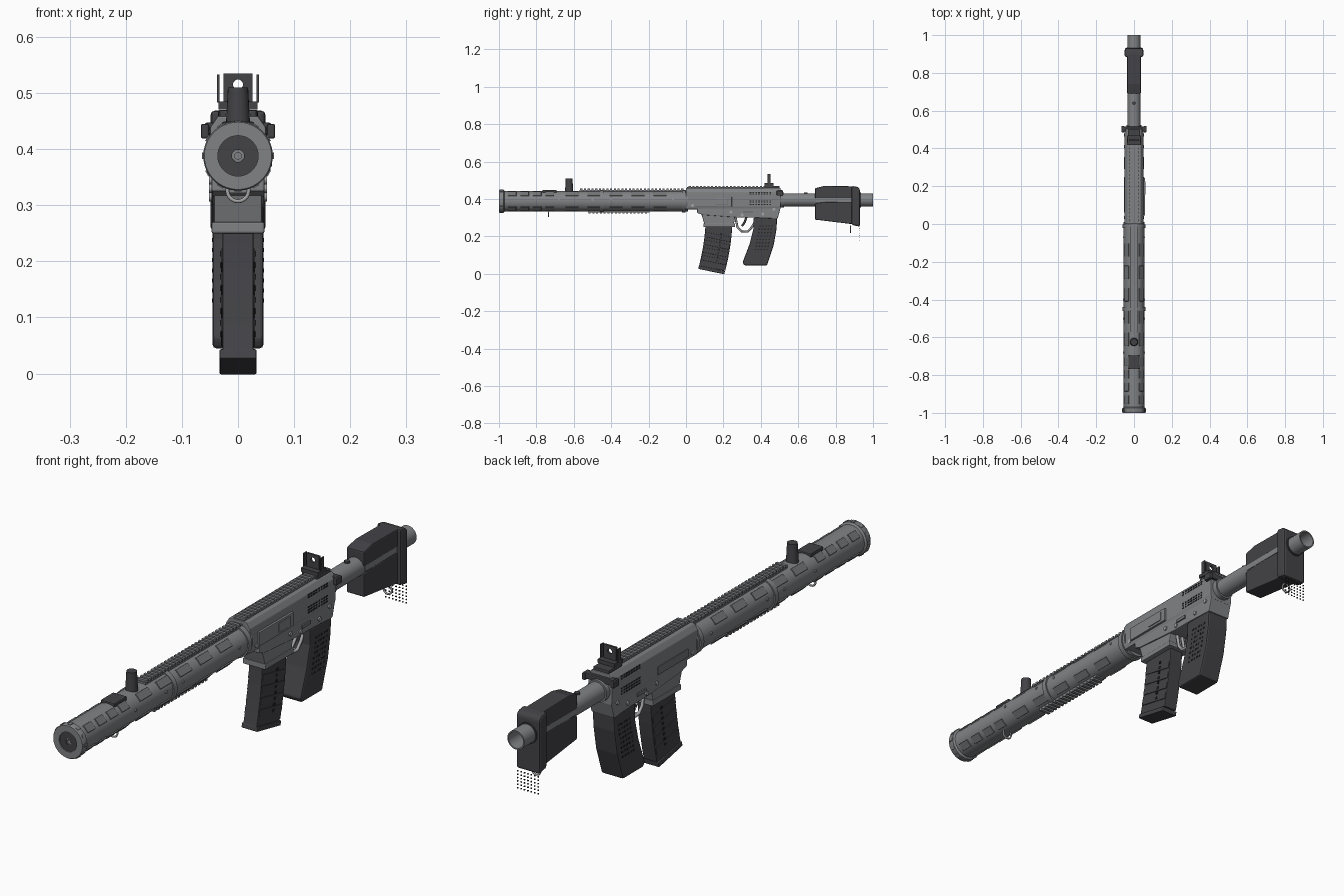
import bpy, bmesh, math
from mathutils import Matrix, Vector

cube = bpy.data.objects.get("Cube")
if cube:
    bpy.data.objects.remove(cube, do_unlink=True)


def material(name, r, g, b):
    m = bpy.data.materials.new(name)
    m.use_nodes = True
    m.diffuse_color = (r, g, b, 1)
    m.node_tree.nodes["Principled BSDF"].inputs["Base Color"].default_value = (r, g, b, 1)
    return m


GREY = material("body grey", .22, .225, .235)
PANEL = material("panel grey", .17, .175, .18)
DARK = material("dark polymer", .056, .055, .062)
BLACK = material("black recess", .02, .02, .022)
LIGHT = material("pin steel", .38, .38, .39)
AXIS = .388  # height of the bore


def finish(name, bm, mat, bevel=0, smooth=False):
    bmesh.ops.recalc_face_normals(bm, faces=bm.faces)
    me = bpy.data.meshes.new(name)
    bm.to_mesh(me)
    bm.free()
    ob = bpy.data.objects.new(name, me)
    bpy.context.collection.objects.link(ob)
    me.materials.append(mat)
    if bevel:
        mod = ob.modifiers.new("Bevel", "BEVEL")
        mod.width, mod.segments, mod.limit_method = bevel, 2, "ANGLE"
    if smooth:
        bpy.ops.object.select_all(action="DESELECT")
        ob.select_set(True)
        bpy.context.view_layer.objects.active = ob
        bpy.ops.object.shade_smooth_by_angle(angle=math.radians(35))
    return ob


def boxes(name, items, mat, bevel=0):
    """items: (centre, size) or (centre, size, rotation matrix)"""
    bm = bmesh.new()
    for c, s, *rot in items:
        m = Matrix.Translation(c) @ (rot[0] if rot else Matrix()) @ Matrix.Diagonal((*s, 1))
        bmesh.ops.create_cube(bm, size=1, matrix=m)
    return finish(name, bm, mat, bevel)


def extrude(name, pts, axis, lo, hi, mat, bevel=0):
    """Extrude a (y, z) profile along x, or an (x, z) profile along y."""
    bm = bmesh.new()
    place = (lambda p, d: (d, p[0], p[1])) if axis == "x" else (lambda p, d: (p[0], d, p[1]))
    a = [bm.verts.new(place(p, lo)) for p in pts]
    b = [bm.verts.new(place(p, hi)) for p in pts]
    bm.faces.new(a)
    bm.faces.new(b[::-1])
    for i in range(len(pts)):
        j = (i + 1) % len(pts)
        bm.faces.new((a[i], a[j], b[j], b[i]))
    return finish(name, bm, mat, bevel)


def lathe(name, profile, mat, z=AXIS, n=40):
    """Revolve a closed (y, radius) loop about the y direction."""
    bm = bmesh.new()
    rings = []
    for i in range(n):
        a = math.tau * i / n
        rings.append([bm.verts.new((r * math.sin(a), y, z + r * math.cos(a))) for y, r in profile])
    for i in range(n):
        p, q = rings[i], rings[(i + 1) % n]
        for j in range(len(profile)):
            k = (j + 1) % len(profile)
            bm.faces.new((p[j], p[k], q[k], q[j]))
    return finish(name, bm, mat, smooth=True)


def rod(name, ends, r1, r2, mat, n=20):
    bm = bmesh.new()
    for a, b in ends:
        a, b = Vector(a), Vector(b)
        m = Matrix.Translation((a + b) / 2) @ (b - a).to_track_quat("Z", "Y").to_matrix().to_4x4()
        bmesh.ops.create_cone(bm, cap_ends=True, segments=n, radius1=r1, radius2=r2,
                              depth=(b - a).length, matrix=m)
    return finish(name, bm, mat, smooth=True)


def wire(name, pts, r, mat, cyclic=False):
    cu = bpy.data.curves.new(name, "CURVE")
    cu.dimensions, cu.bevel_depth, cu.bevel_resolution = "3D", r, 2
    sp = cu.splines.new("POLY")
    sp.points.add(len(pts) - 1)
    for p, c in zip(sp.points, pts):
        p.co = (*c, 1)
    sp.use_cyclic_u = cyclic
    cu.materials.append(mat)
    ob = bpy.data.objects.new(name, cu)
    bpy.context.collection.objects.link(ob)


def frange(lo, hi, step):
    return [lo + step * i for i in range(int((hi - lo) / step + .5))]


# Handguard, joint collars and muzzle
R = .055
lathe("handguard", [(-.99, R), (.01, R), (.01, .036), (-.99, .036)], GREY)
lathe("muzzle_ring", [(-1, .06), (-.997, .062), (-.975, .062), (-.97, R), (-.97, .036), (-1, .036)], GREY)
for i, y in enumerate((-.45, -.012)):
    lathe(f"collar_{i}", [(y - .01, .06), (y + .01, .06), (y + .01, .05), (y - .01, .05)], GREY)
lathe("muzzle_cap", [(-.996, .036), (-.996, .011), (-.9, .011), (-.9, .036)], DARK)
lathe("bore", [(-.993, .011), (-.993, .006), (-.9, .006), (-.9, .011)], GREY, n=20)

# Raised panels and lugs placed around the handguard
panels, lugs, screws = [], [], []
for deg in (45, 135, 225, 315):
    a = math.radians(deg)
    out = Vector((math.sin(a), 0, math.cos(a)))
    rot = Matrix.Rotation(a, 4, "Y")
    for y, length in [(y, .045) for y in frange(-.93, -.67, .067)] + \
                     [(y, .07) for y in frange(-.61, -.05, .118)]:
        panels.append((Vector((0, y, AXIS)) + out * R, (.03, length, .006), rot))
for i in range(12):
    a = math.tau * i / 12
    out = Vector((math.sin(a), 0, math.cos(a)))
    lugs.append((Vector((0, -.985, AXIS)) + out * .061, (.012, .018, .006), Matrix.Rotation(a, 4, "Y")))
for y in (-.68, -.5, -.4, -.07):
    for s in (-1, 1):
        screws.append(((s * .05, y, AXIS + .01), (s * .058, y, AXIS + .01)))
boxes("handguard_panels", panels, PANEL, .0015)
boxes("muzzle_lugs", lugs, GREY)
rod("handguard_screws", screws, .005, .005, LIGHT, 10)

# Toothed rails above and below
boxes("rails", [((0, -.285, .444), (.036, .57, .01)), ((0, .22, .458), (.044, .43, .01)),
                ((0, -.36, .334), (.036, .33, .012))], GREY)
boxes("rail_teeth", [((0, y, .451), (.042, .011, .009)) for y in frange(-.56, -.01, .02)]
      + [((0, y, .465), (.046, .011, .008)) for y in frange(.02, .43, .02)]
      + [((0, y, .326), (.042, .011, .009)) for y in frange(-.515, -.195, .02)], GREY)

# Upper and lower receiver
extrude("upper_receiver", [(-.046, .345), (.046, .345), (.05, .36), (.05, .438), (.036, .459),
                           (-.036, .459), (-.05, .438), (-.05, .36)], "y", 0, .505, GREY, .003)
extrude("lower_receiver", [(.06, .37), (.06, .325), (.09, .315), (.29, .3), (.37, .3), (.49, .295),
                           (.505, .35), (.505, .37)], "x", -.047, .047, GREY, .003)
extrude("magazine_well", [(.075, .34), (.1, .262), (.255, .262), (.27, .34)], "x", -.043, .043, GREY, .003)
boxes("well_flange", [((0, .178, .26), (.094, .168, .02))], GREY, .003)

# Receiver side details, plate on the left side only
boxes("ejection_cover", [((.052, .145, .386), (.012, .2, .052)), ((.056, .19, .386), (.01, .07, .035))], GREY, .002)
boxes("side_plates", [((-.05, .15, .375), (.006, .18, .03)), ((.048, .33, .33), (.008, .05, .012)),
                      ((-.048, .33, .33), (.008, .05, .012))], PANEL, .001)
boxes("side_vents", [((s * .05, y, z), (.003, .009, .005)) for s in (-1, 1)
                     for y in frange(.345, .47, .015) for z in (.37, .38, .39, .427, .436)], BLACK)
rod("receiver_pins", [((-.052, y, z), (.052, y, z)) for y, z in
                      ((.035, .365), (.47, .345), (.3, .315), (.41, .32), (.24, .33))], .008, .008, LIGHT, 14)

# Charging handle at the rear of the receiver
boxes("charging_handle", [((0, .46, .462), (.066, .08, .016)), ((0, .503, .436), (.118, .024, .022)),
                          ((.059, .502, .432), (.014, .034, .026)),
                          ((-.059, .502, .432), (.014, .034, .026))], DARK, .003)

# Rear sight: base, wings, and a plate pierced by an aperture
boxes("rear_sight_frame", [((0, .444, .478), (.07, .05, .014)), ((.035, .444, .508), (.004, .018, .05)),
                           ((-.035, .444, .508), (.004, .018, .05))], DARK)
plate = boxes("rear_sight_plate", [((0, .444, .51), (.052, .008, .05))], DARK)
hole = rod("aperture_cutter", [((0, .42, .515), (0, .47, .515))], .009, .009, DARK)
hole.hide_render = True
hole.hide_viewport = True
cut = plate.modifiers.new("Aperture", "BOOLEAN")
cut.object, cut.operation, cut.solver = hole, "DIFFERENCE", "EXACT"

# Front sight post and its block
rod("front_sight", [((0, -.625, .435), (0, -.625, .51))], .022, .018, DARK)
boxes("front_block", [((0, -.73, .441), (.058, .075, .016))], DARK, .004)


def ring(cx, cy, cz, r, plane, n=20):
    pts = []
    for i in range(n):
        c, s = r * math.cos(math.tau * i / n), r * math.sin(math.tau * i / n)
        pts.append((cx + c, cy, cz + s) if plane == "xz" else (cx, cy + c, cz + s))
    return pts


# Sling loops, trigger guard and trigger
wire("front_sling_loop", ring(0, -.735, .326, .019, "xz"), .0035, LIGHT, True)
wire("rear_sling_loop", ring(0, .88, .238, .017, "xz"), .0035, LIGHT, True)
for s in (-1, 1):
    wire("trigger_guard", [(s * .012, y, z) for y, z in ((.265, .3), (.275, .25), (.295, .228), (.33, .226),
                                                        (.352, .25), (.37, .28))], .006, LIGHT)
boxes("guard_strap", [((0, .313, .226), (.024, .04, .008))], LIGHT, .002)
wire("trigger", [(0, .325, .31), (0, .315, .28), (0, .305, .262), (0, .298, .255)], .006, DARK)

# Curved magazine with ribs and a foot plate


def mag_front(z):
    return .105 - .037 * ((.27 - z) / .25) ** 1.7


levels = [.27 - .05 * i for i in range(6)]
front = [(mag_front(z), z + .015) for z in levels]
rear = [(mag_front(z) + .142, z - .003) for z in levels]
extrude("magazine", front + rear[::-1], "x", -.028, .028, DARK, .003)
tilt = Matrix.Rotation(-.2, 4, "X")
boxes("magazine_ribs", [((0, mag_front(z) + .07, z + .004), (.061, .136, .026), tilt)
                        for z in frange(.07, .24, .041)], DARK, .002)
boxes("magazine_foot", [((0, .137, .021), (.066, .142, .018), tilt)], DARK, .003)
boxes("magazine_holes", [((s * .031, mag_front(z) + .085, z), (.003, .009, .009))
                         for s in (-1, 1) for z in frange(.07, .24, .0205)], BLACK)

# Pistol grip with stippled sides
extrude("grip", [(.36, .3), (.487, .302), (.484, .24), (.468, .15), (.433, .045), (.312, .045),
                 (.303, .062), (.34, .16), (.36, .24)], "x", -.045, .045, DARK, .006)
boxes("grip_stipple", [((s * .0452, .385 + .016 * i + (z - .2) * .2, z), (.002, .008, .007))
                       for s in (-1, 1) for i in range(5) for z in frange(.13, .28, .018)], BLACK)

# Buffer tube, open at the end
TUBE = .395
lathe("buffer_tube", [(.5, .035), (1, .035), (1, .03), (.55, .03), (.55, .004), (.5, .004)], GREY, TUBE)
lathe("tube_collar", [(.505, .041), (.525, .041), (.525, .034), (.505, .034)], GREY, TUBE)
rod("tube_stop", [((0, .64, .425), (0, .64, .436))], .01, .01, DARK, 14)

# Stock halves leave the tube showing along both flanks
for name, lo, hi in (("stock_upper", (.404, .404), (.466, .47)), ("stock_lower", (.29, .265), (.384, .384))):
    extrude(name, [(.69, lo[0]), (.895, lo[1]), (.895, hi[1] - .002), (.74, hi[1]), (.69, hi[0] - .008)],
            "x", -.036, .036, DARK, .004)
boxes("stock_strip", [((0, .79, .394), (.07, .19, .022))], GREY)
extrude("butt_pad", [(.885, .262), (.93, .252), (.93, .452), (.92, .464), (.885, .47)],
        "x", -.049, .049, DARK, .008)
lathe("tube_sleeve", [(.905, .039), (.935, .039), (.935, .034), (.905, .034)], DARK, TUBE)

# Small stud pattern hanging under the butt
boxes("butt_studs", [((.014 * i, .929, z), (.004, .004, .004)) for i in range(-3, 4)
                     for z in frange(.18, .25, .0125)], BLACK)
